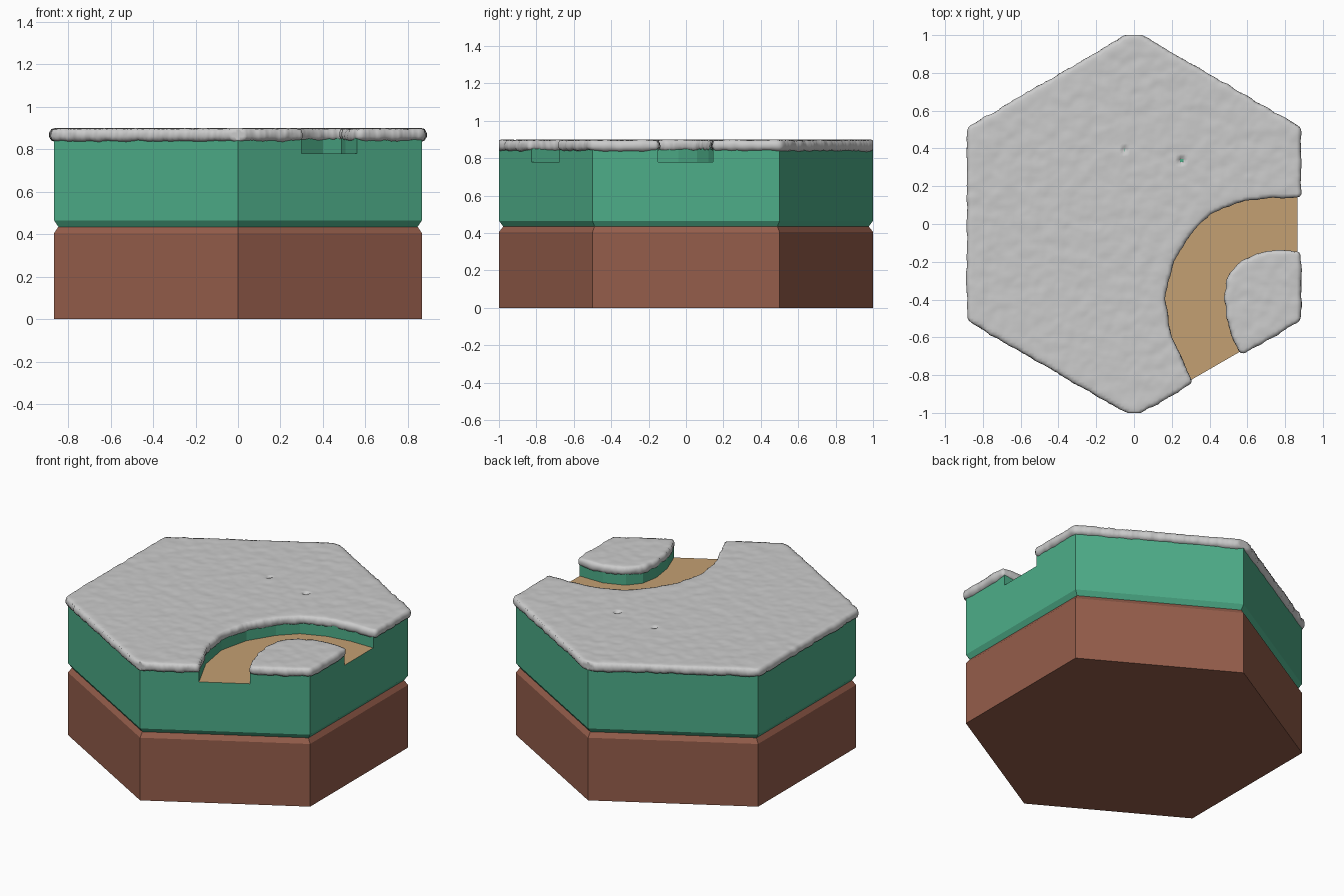
import bpy, bmesh, math

if "Cube" in bpy.data.objects:
    bpy.data.objects.remove(bpy.data.objects["Cube"])

def material(name, rgb):
    m = bpy.data.materials.new(name)
    m.diffuse_color = (*rgb, 1)
    m.use_nodes = True
    m.node_tree.nodes["Principled BSDF"].inputs["Base Color"].default_value = m.diffuse_color
    return m

def loft(name, rings, mats=()):
    """Closed solid from stacked rings of (x, y, z) points."""
    bm = bmesh.new()
    loops = [[bm.verts.new(p) for p in r] for r in rings]
    n = len(loops[0])
    for a, b in zip(loops, loops[1:]):
        for i in range(n):
            bm.faces.new((a[i], a[(i + 1) % n], b[(i + 1) % n], b[i]))
    bm.faces.new(loops[0][::-1])
    bm.faces.new(loops[-1])
    bmesh.ops.recalc_face_normals(bm, faces=bm.faces)
    me = bpy.data.meshes.new(name)
    bm.to_mesh(me)
    bm.free()
    ob = bpy.data.objects.new(name, me)
    bpy.context.collection.objects.link(ob)
    for m in mats:
        me.materials.append(m)
    return ob

def hex_ring(r, z):
    return [(r * math.sin(i * math.pi / 3), r * math.cos(i * math.pi / 3), z) for i in range(6)]

def cut(ob, cutter):
    mod = ob.modifiers.new("path_cut", 'BOOLEAN')
    mod.operation, mod.solver, mod.object = 'DIFFERENCE', 'EXACT', cutter

def apply_all(ob):
    bpy.context.view_layer.update()
    dg = bpy.context.evaluated_depsgraph_get()
    me = bpy.data.meshes.new_from_object(ob.evaluated_get(dg))
    ob.modifiers.clear()
    ob.data = me

brown = material("soil_brown", (0.30, 0.11, 0.07))
green = material("grass_green", (0.075, 0.42, 0.25))
tan = material("path_tan", (0.55, 0.35, 0.17))

# Curved path outline, running past the two tile edges it crosses
outer = [(1.1, .145), (.70, .145), (.55, .12), (.40, .06), (.30, -.04), (.20, -.20),
         (.155, -.39), (.19, -.60), (.30, -.827), (.40, -1.0)]
inner = [(.66, -.85), (.56, -.677), (.505, -.53), (.485, -.39), (.505, -.28),
         (.57, -.20), (.70, -.15), (1.1, -.15)]
path_cutter = loft("path_cutter", [[(x, y, z) for x, y in outer + inner] for z in (.78, 1.1)])
path_cutter.hide_render = True
path_cutter.hide_set(True)

# Brown soil base with a chamfered top
loft("soil_base", [hex_ring(1, 0), hex_ring(1, .405), hex_ring(.977, .435)], [brown])

# Green upper layer with the sunken path cut in
grass = loft("grass_layer", [hex_ring(.977, .435), hex_ring(1, .465), hex_ring(1, .872)], [green])
cut(grass, path_cutter)
apply_all(grass)
grass.data.materials.clear()
grass.data.materials.append(green)
grass.data.materials.append(tan)
for p in grass.data.polygons:
    p.material_index = int(p.normal.z > .9 and p.center.z < .8)

# Soft, lumpy snow sheet overhanging the edges
snow = loft("snow_cover", [hex_ring(1.014, .845), hex_ring(1.014, .89)])
cut(snow, path_cutter)
rm = snow.modifiers.new("remesh", 'REMESH')
rm.mode, rm.voxel_size = 'VOXEL', .014
sm = snow.modifiers.new("soften", 'SMOOTH')
sm.factor, sm.iterations = .5, 5
tex = bpy.data.textures.new("lumps", 'CLOUDS')
tex.noise_scale = .07
dp = snow.modifiers.new("lumps", 'DISPLACE')
dp.texture, dp.strength, dp.mid_level = tex, .018, 0
apply_all(snow)

# Flatten the top, keep the overall size and press in two small pits
for v in snow.data.vertices:
    c = v.co
    c.y = max(-1, min(1, c.y))
    if c.z > .885:
        c.z = min(.9, .897 + (c.z - .897) * .5)
        for px, py, rx, ry in ((.25, .335, .022, .011), (-.05, .39, .010, .010)):
            if ((c.x - px) / rx) ** 2 + ((c.y - py) / ry) ** 2 < 1:
                c.z = .868
for p in snow.data.polygons:
    p.use_smooth = True

bpy.data.objects.remove(path_cutter)
